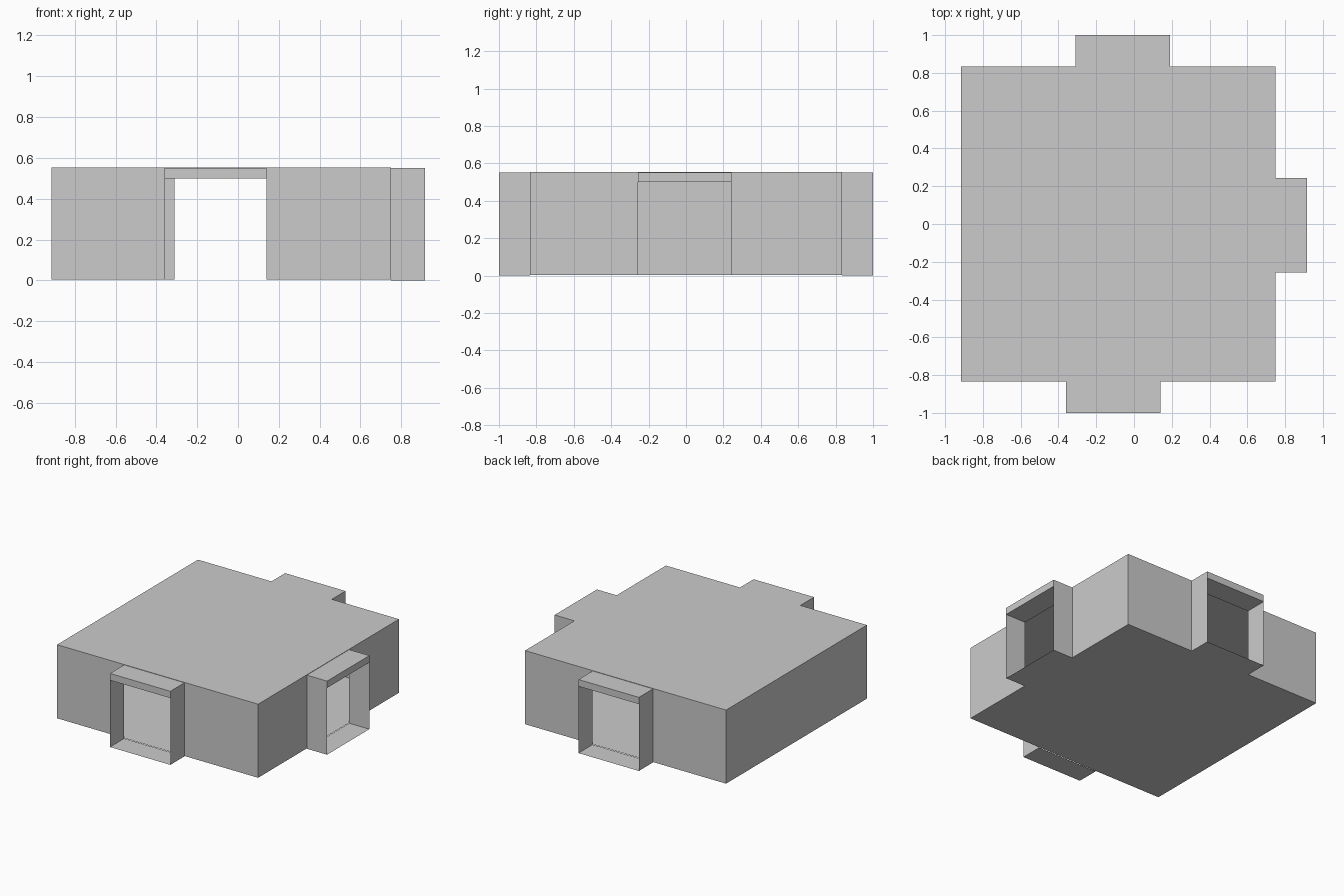
import bpy, bmesh
from math import radians
from mathutils import Matrix, Vector

if "Cube" in bpy.data.objects:
    bpy.data.objects.remove(bpy.data.objects["Cube"])

X0, X1, Y = -0.915, 0.75, 0.833      # room extents (y is symmetric)
Z0, Z1 = 0.003, 0.554                # room floor and ceiling
DEPTH, P_TOP, LINTEL = 0.167, 0.551, 0.50
WIDTH = 0.5                          # doorway width


def make_sheets(name, polys, matrix=Matrix()):
    """Object made of single-sided flat sheets, one per polygon."""
    bm = bmesh.new()
    for poly in polys:
        bm.faces.new([bm.verts.new(matrix @ Vector(p)) for p in poly])
    bmesh.ops.remove_doubles(bm, verts=bm.verts, dist=1e-5)
    mesh = bpy.data.meshes.new(name)
    bm.to_mesh(mesh)
    bm.free()
    obj = bpy.data.objects.new(name, mesh)
    bpy.context.collection.objects.link(obj)
    return obj


def side(angle, x, y):
    """Frame whose local -y axis points out of the wall, origin at (x, y)."""
    return Matrix.Translation((x, y, 0)) @ Matrix.Rotation(radians(angle), 4, 'Z')


def door_wall(name, left, right, frame):
    """Wall around a doorway centred on the local origin."""
    h = WIDTH / 2
    make_sheets(name, [
        [(left, 0, Z0), (-h, 0, Z0), (-h, 0, LINTEL), (-h, 0, Z1), (left, 0, Z1)],
        [(h, 0, Z0), (right, 0, Z0), (right, 0, Z1), (h, 0, Z1), (h, 0, LINTEL)],
        [(-h, 0, LINTEL), (h, 0, LINTEL), (h, 0, Z1), (-h, 0, Z1)],
    ], frame)


def passage(name, frame):
    """Open-ended doorway stub: floor, sides, roof and lintel."""
    h, d = WIDTH / 2, -DEPTH
    make_sheets(name, [
        [(-h, 0, 0), (h, 0, 0), (h, d, 0), (-h, d, 0)],                          # floor
        [(-h, d, P_TOP), (h, d, P_TOP), (h, 0, P_TOP), (-h, 0, P_TOP)],          # roof
        [(-h, 0, 0), (-h, d, 0), (-h, d, P_TOP), (-h, 0, P_TOP)],                # left side
        [(h, d, 0), (h, 0, 0), (h, 0, P_TOP), (h, d, P_TOP)],                    # right side
        [(-h, d, LINTEL), (h, d, LINTEL), (h, d, P_TOP), (-h, d, P_TOP)],        # lintel front
        [(-h, 0, LINTEL), (h, 0, LINTEL), (h, d, LINTEL), (-h, d, LINTEL)],      # lintel underside
    ], frame)


# Room floor, ceiling and the plain left wall
make_sheets("room_floor", [[(X0, -Y, Z0), (X0, Y, Z0), (X1, Y, Z0), (X1, -Y, Z0)]])
make_sheets("room_ceiling", [[(X0, -Y, Z1), (X1, -Y, Z1), (X1, Y, Z1), (X0, Y, Z1)]])
make_sheets("left_wall", [[(X0, Y, Z0), (X0, -Y, Z0), (X0, -Y, Z1), (X0, Y, Z1)]])

# Three walls with doorways: name, turn, door centre, local wall ends
FRONT_X, BACK_X, RIGHT_Y = -0.11, -0.06, -0.006
for name, angle, x, y, left, right in (
        ("front", 0, FRONT_X, -Y, X0 - FRONT_X, X1 - FRONT_X),
        ("right", 90, X1, RIGHT_Y, -Y - RIGHT_Y, Y - RIGHT_Y),
        ("back", 180, BACK_X, Y, BACK_X - X1, BACK_X - X0)):
    frame = side(angle, x, y)
    door_wall(name + "_wall", left, right, frame)
    passage(name + "_passage", frame)
